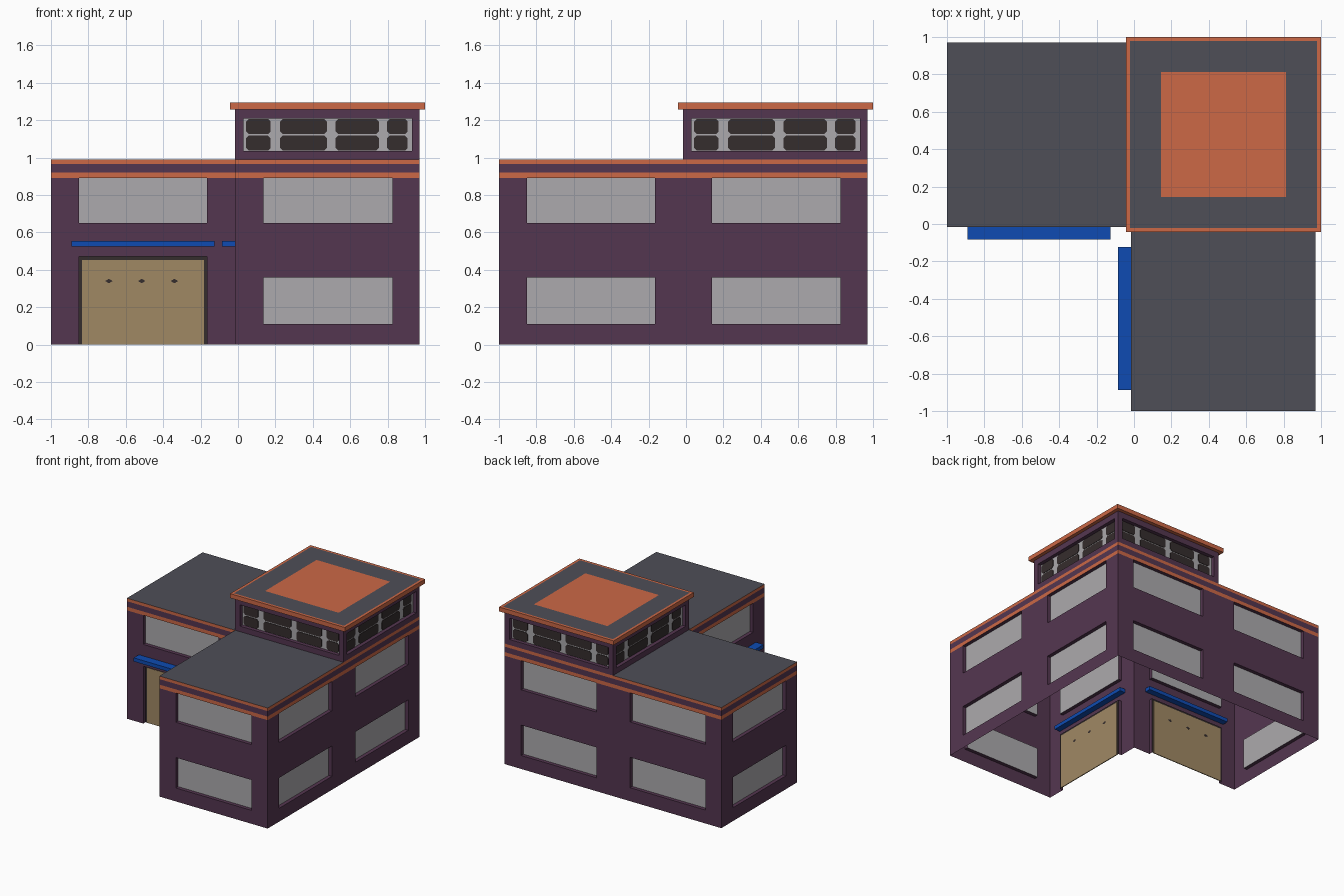
import bpy, bmesh
from mathutils import Vector

if "Cube" in bpy.data.objects:
    bpy.data.objects.remove(bpy.data.objects["Cube"])


def material(name, r, g, b):
    m = bpy.data.materials.new(name)
    lin = [((c / 255 + 0.055) / 1.055) ** 2.4 if c > 10 else c / 255 / 12.92 for c in (r, g, b)]
    m.diffuse_color = (*lin, 1)
    m.use_nodes = True
    m.node_tree.nodes["Principled BSDF"].inputs["Base Color"].default_value = m.diffuse_color
    return m


MATS = [material("wall_purple", 84, 54, 80), material("trim_orange", 204, 104, 70),
        material("window_grey", 172, 170, 173), material("roof_slate", 78, 78, 87),
        material("door_tan", 160, 137, 100), material("dark_brown", 53, 45, 45),
        material("awning_blue", 14, 75, 178)]
PURPLE, ORANGE, GLASS, SLATE, TAN, DARK, BLUE = range(7)
A, B, L = -0.015, 0.97, -1.0      # inner corner line, far side, near side
W = B - A                         # wing width
DEPTH = 0.03                      # window recess


def finish(bm, name):
    bmesh.ops.remove_doubles(bm, verts=bm.verts, dist=1e-5)
    me = bpy.data.meshes.new(name)
    bm.to_mesh(me)
    bm.free()
    for m in MATS:
        me.materials.append(m)
    ob = bpy.data.objects.new(name, me)
    bpy.context.collection.objects.link(ob)
    return ob


def mapper(frame):
    """Wall coordinates: u to the right seen from outside, z up, n outwards."""
    (ox, oy), (ux, uy) = frame
    return lambda u, z, n=0: Vector((ox + ux * u + uy * n, oy + uy * u - ux * n, z))


def add(bm, pts, mat):
    f = bm.faces.new([bm.verts.new(p) for p in pts])
    f.material_index = mat


def wall(name, frame, us, zs, holes, bands=()):
    """Wall sheet on a grid; holes {(column, row): material} become recesses."""
    P = mapper(frame)
    bm = bmesh.new()
    for j, (z0, z1) in enumerate(zip(zs, zs[1:])):
        for i, (u0, u1) in enumerate(zip(us, us[1:])):
            c = [(u0, z0), (u1, z0), (u1, z1), (u0, z1)]
            if (i, j) not in holes:
                add(bm, [P(*p) for p in c], ORANGE if j in bands else PURPLE)
                continue
            add(bm, [P(*p, -DEPTH) for p in c], holes[i, j])
            for a, b in zip(c, c[1:] + c[:1]):
                if a[1] == b[1] == 0:
                    continue      # open underside below a door
                add(bm, [P(*a), P(*b), P(*b, -DEPTH), P(*a, -DEPTH)], PURPLE)
    return finish(bm, name)


def plates(name, frame, shapes, n0, n1, mat):
    """Thin prisms from outlines in wall coordinates."""
    P = mapper(frame)
    bm = bmesh.new()
    for s in shapes:
        add(bm, [P(*p, n1) for p in s], mat)
        add(bm, [P(*p, n0) for p in reversed(s)], mat)
        for a, b in zip(s, s[1:] + s[:1]):
            add(bm, [P(*a, n1), P(*a, n0), P(*b, n0), P(*b, n1)], mat)
    return finish(bm, name)


def rect(u0, u1, z0, z1, ch=0.0):
    if not ch:
        return [(u0, z0), (u1, z0), (u1, z1), (u0, z1)]
    return [(u0 + ch, z0), (u1 - ch, z0), (u1, z0 + ch), (u1, z1 - ch),
            (u1 - ch, z1), (u0 + ch, z1), (u0, z1 - ch), (u0, z0 + ch)]


def box(name, x0, x1, y0, y1, z0, z1, mat):
    bm = bmesh.new()
    bmesh.ops.create_cube(bm, size=1)
    for v in bm.verts:
        v.co = Vector((x0 if v.co.x < 0 else x1, y0 if v.co.y < 0 else y1, z0 if v.co.z < 0 else z1))
    for f in bm.faces:
        f.material_index = mat
    return bm


def inset_top(bm, face, steps):
    for thickness, mat in steps:
        bmesh.ops.inset_individual(bm, faces=[face], thickness=thickness)
        face.material_index = mat


# Outer walls with two storeys of windows and a striped cornice
FLOORS = [0, 0.11, 0.36, 0.65, 0.89, 0.92, 0.965, 0.99]
ONE = [0, 0.15, 0.84, W]
TWO = [0, 0.15, 0.835, 1.14, 1.825, B - L]
one = {(1, 1): GLASS, (1, 3): GLASS}
two = {**one, (3, 1): GLASS, (3, 3): GLASS}
wall("front_wing_end_wall", ((A, L), (1, 0)), ONE, FLOORS, one, (4, 6))
wall("right_wall", ((B, L), (0, 1)), TWO, FLOORS, two, (4, 6))
wall("back_wall", ((B, B), (-1, 0)), TWO, FLOORS, two, (4, 6))
wall("left_wing_end_wall", ((L, B), (0, -1)), ONE, FLOORS, one, (4, 6))

# Courtyard walls with garage doors
YARD = [0, 0.47] + FLOORS[3:]
for name, frame, us in (("left_wing", ((L, A), (1, 0)), [0, 0.15, 0.835, W]),
                        ("front_wing", ((A, A), (0, -1)), [0, 0.15, 0.835, W])):
    wall(name + "_yard_wall", frame, us, YARD, {(1, 0): DARK, (1, 2): GLASS}, (3, 5))
    plates(name + "_garage_door", frame, [rect(0.166, 0.819, 0, 0.453)], -0.034, -0.027, TAN)
    marks = [[(u - 0.02, 0.34), (u, 0.328), (u + 0.02, 0.34), (u, 0.352)]
             for u in (0.31, 0.485, 0.66)]
    plates(name + "_door_marks", frame, marks, -0.0345, -0.0265, DARK)

# Awnings over the doors
finish(box("", -0.89, -0.125, -0.083, 0.035, 0.525, 0.555, BLUE), "left_wing_awning")
finish(box("", -0.085, 0.035, -0.887, -0.122, 0.525, 0.555, BLUE), "front_wing_awning")

# Flat wing roofs with an orange rim
for name, x0, x1, y0, y1 in (("left_wing_roof", L, A, A, B), ("front_wing_roof", A, B, L, A)):
    bm = bmesh.new()
    add(bm, [(x0, y0, 0.99), (x1, y0, 0.99), (x1, y1, 0.99), (x0, y1, 0.99)], ORANGE)
    bm.faces.ensure_lookup_table()
    inset_top(bm, bm.faces[0], [(0.046, SLATE)])
    finish(bm, name)

# Corner tower with a window ribbon on each side
panes = [rect(u0, u1, z0, z1, 0.014)
         for u0, u1 in ((0.058, 0.19), (0.24, 0.49), (0.537, 0.768), (0.812, 0.922))
         for z0, z1 in ((1.038, 1.117), (1.126, 1.207))]
for side, frame in (("front", ((A, A), (1, 0))), ("right", ((B, A), (0, 1))),
                    ("back", ((B, B), (-1, 0))), ("left", ((A, B), (0, -1)))):
    wall("tower_wall_" + side, frame, [0, 0.045, 0.945, W], [0.99, 1.035, 1.21, 1.26], {(1, 1): GLASS})
    plates("tower_panes_" + side, frame, panes, -DEPTH, -DEPTH + 0.004, DARK)

# Overhanging tower roof slab with a centre square
bm = box("", -0.042, 1.0, -0.042, 1.0, 1.258, 1.294, ORANGE)
bm.normal_update()
top = max(bm.faces, key=lambda f: f.normal.z)
inset_top(bm, top, [(0.03, SLATE), (0.234, ORANGE)])
finish(bm, "tower_roof")
